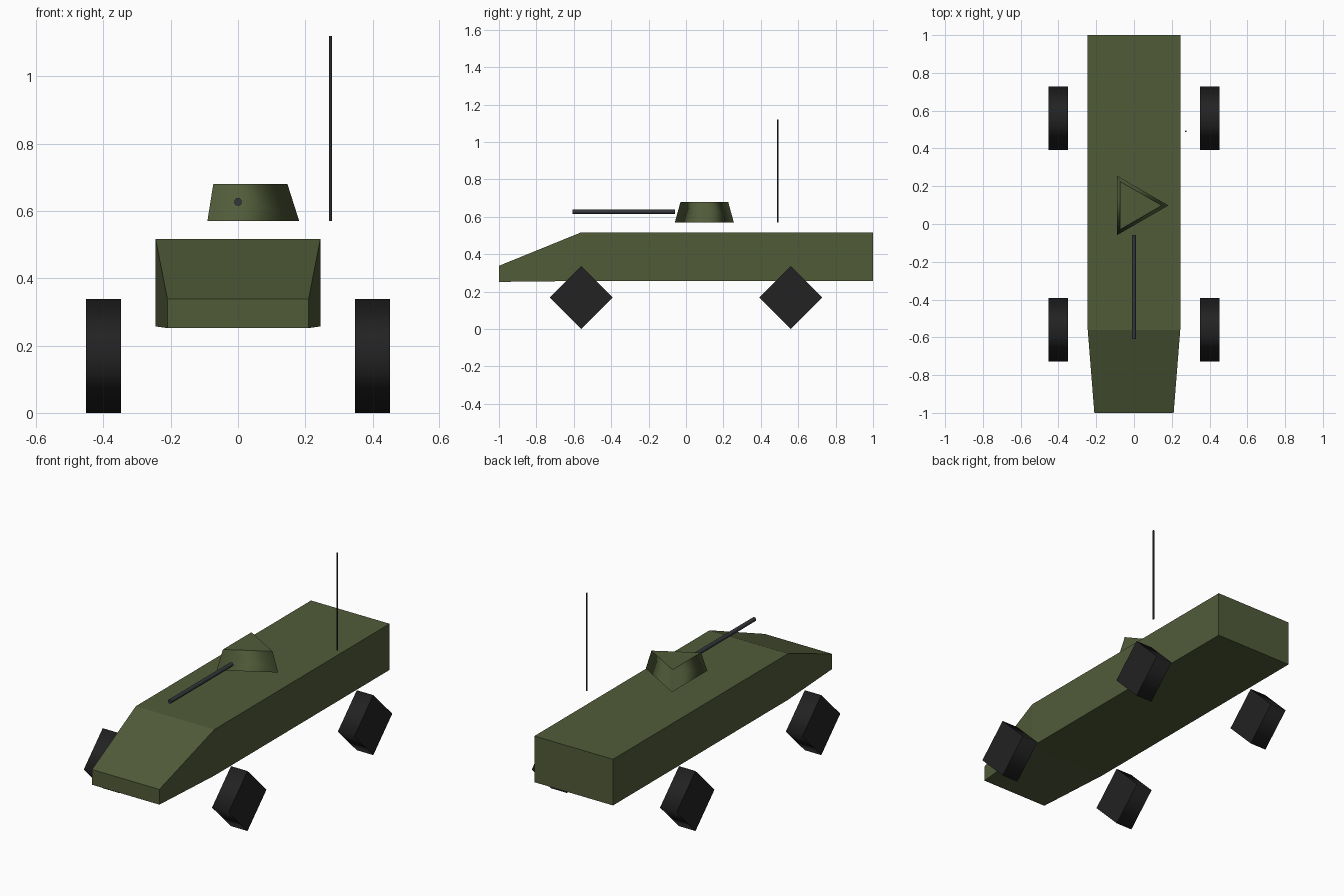
import bpy
import bmesh
from math import radians
from mathutils import Matrix, Vector

if "Cube" in bpy.data.objects:
    bpy.data.objects.remove(bpy.data.objects["Cube"], do_unlink=True)


def material(name, rgb):
    """Flat material from 0-255 display values."""
    linear = [((c / 255 + 0.055) / 1.055) ** 2.4 for c in rgb] + [1.0]
    mat = bpy.data.materials.new(name)
    mat.use_nodes = True
    mat.diffuse_color = linear
    mat.node_tree.nodes["Principled BSDF"].inputs["Base Color"].default_value = linear
    return mat


green = material("olive green", (81, 91, 57))
rubber = material("tyre black", (34, 34, 34))
steel = material("gun steel", (52, 54, 58))
dark = material("antenna grey", (44, 44, 44))


def finish(name, bm, mat):
    bmesh.ops.recalc_face_normals(bm, faces=bm.faces)
    mesh = bpy.data.meshes.new(name)
    bm.to_mesh(mesh)
    bm.free()
    mesh.materials.append(mat)
    obj = bpy.data.objects.new(name, mesh)
    bpy.context.collection.objects.link(obj)
    return obj


def cylinder(name, mat, sides, r1, r2, depth, centre, axis="Z", turn=0):
    """Cylinder or frustum with smooth sides and crisp flat caps."""
    bm = bmesh.new()
    bmesh.ops.create_cone(bm, cap_ends=True, segments=sides, radius1=r1,
                          radius2=r2, depth=depth)
    for face in bm.faces:
        face.smooth = abs(face.normal.z) < 0.9
    for edge in bm.edges:
        edge.smooth = all(f.smooth for f in edge.link_faces)
    aim = Vector((0, 0, 1)).rotation_difference(
        {"X": Vector((1, 0, 0)), "Y": Vector((0, 1, 0)), "Z": Vector((0, 0, 1))}[axis])
    bm.transform(Matrix.Translation(centre) @ aim.to_matrix().to_4x4()
                 @ Matrix.Rotation(radians(turn), 4, "Z"))
    return finish(name, bm, mat)


# Hull: three rectangular sections, (y, half width, bottom, top)
bm = bmesh.new()
rings = []
for y, w, low, high in [(-1, 0.21, 0.252, 0.338), (-0.56, 0.245, 0.257, 0.517),
                        (1, 0.245, 0.257, 0.517)]:
    corners = [(-w, y, low), (w, y, low), (w, y, high), (-w, y, high)]
    rings.append([bm.verts.new(c) for c in corners])
for a, b in zip(rings, rings[1:]):
    for i in range(4):
        j = (i + 1) % 4
        bm.faces.new((a[i], a[j], b[j], b[i]))
bm.faces.new(rings[0])
bm.faces.new(rings[-1])
finish("hull", bm, green)

# Three-sided turret, one corner pointing to the left side
turret = cylinder("turret", green, 3, 0.182, 0.147, 0.11, (0, 0.098, 0.625))
corner = max(turret.data.vertices, key=lambda v: v.co.xy.length - v.co.z).co
offset = Vector((corner.x, corner.y - 0.098)).angle_signed(Vector((1, 0)))
centre = Vector((0, 0.098, 0))
turret.data.transform(Matrix.Translation(centre) @ Matrix.Rotation(-offset, 4, "Z")
                      @ Matrix.Translation(-centre))

# Gun and antenna
cylinder("gun_barrel", steel, 8, 0.012, 0.012, 0.55, (0, -0.333, 0.627), "Y", 22.5)
cylinder("antenna", dark, 8, 0.0045, 0.0045, 0.55, (0.275, 0.49, 0.845))

# Four-sided wheels standing on a corner
for side, x in (("left", 0.4), ("right", -0.4)):
    for end, y in (("front", -0.56), ("rear", 0.56)):
        cylinder(f"{end}_{side}_wheel", rubber, 4, 0.169, 0.169, 0.103,
                 (x, y, 0.169), "X")
